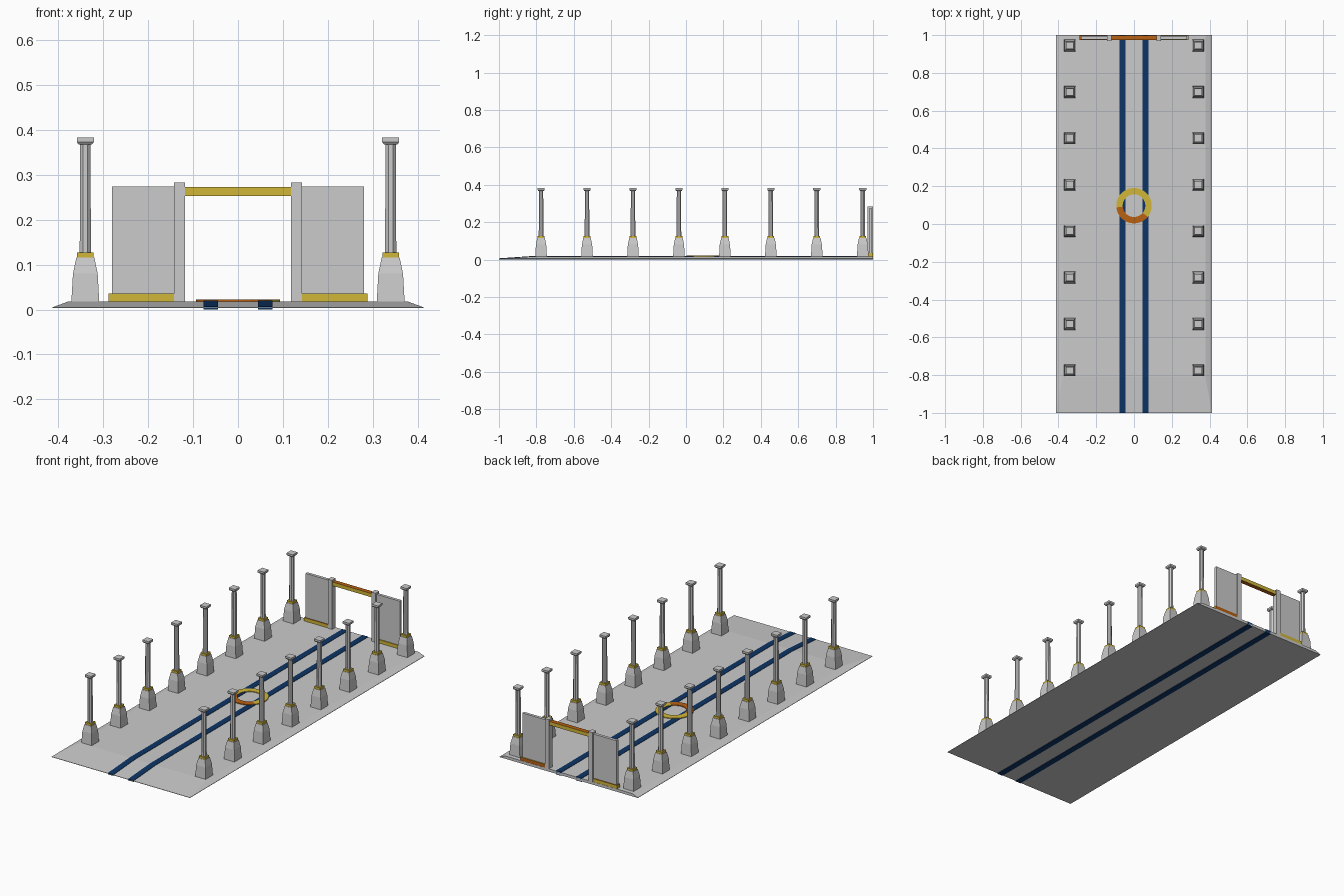
import bpy, bmesh, math

cube = bpy.data.objects.get("Cube")
if cube:
    bpy.data.objects.remove(cube, do_unlink=True)


def material(name, rgb):
    m = bpy.data.materials.new(name)
    m.use_nodes = True
    m.diffuse_color = (*rgb, 1)
    m.node_tree.nodes["Principled BSDF"].inputs["Base Color"].default_value = (*rgb, 1)
    return m


STONE = material("stone grey", (0.6, 0.6, 0.6))
GOLD = material("gold", (0.64, 0.47, 0.04))
BRONZE = material("bronze orange", (0.48, 0.12, 0.006))
NAVY = material("navy blue", (0.004, 0.035, 0.13))


def finish(name, bm, mats, rule=None):
    """Turn a bmesh into an object; rule(face) picks the material slot."""
    bmesh.ops.recalc_face_normals(bm, faces=bm.faces)
    if rule:
        for f in bm.faces:
            f.material_index = rule(f)
    me = bpy.data.meshes.new(name)
    bm.to_mesh(me)
    bm.free()
    for m in mats:
        me.materials.append(m)
    ob = bpy.data.objects.new(name, me)
    bpy.context.collection.objects.link(ob)
    return ob


def loft(bm, rings, cap=True):
    """Skin a list of equal-length point rings."""
    vs = [[bm.verts.new(p) for p in r] for r in rings]
    n = len(vs[0])
    for a, b in zip(vs, vs[1:]):
        for i in range(n):
            j = (i + 1) % n
            bm.faces.new((a[i], a[j], b[j], b[i]))
    if cap:
        bm.faces.new(vs[0][::-1])
        bm.faces.new(vs[-1])


def rect(x0, x1, y0, y1, z):
    return [(x0, y0, z), (x1, y0, z), (x1, y1, z), (x0, y1, z)]


def box(name, x, y, z, mats, rule=None):
    bm = bmesh.new()
    loft(bm, [rect(min(x), max(x), *y, z[0]), rect(min(x), max(x), *y, z[1])])
    return finish(name, bm, mats, rule)


def ngon(r, z, sides, cx=0, cy=0):
    angles = [math.tau * (i + 0.5) / sides for i in range(sides)]
    return [(cx + r * math.cos(a), cy + r * math.sin(a), z) for a in angles]


FLOOR = 0.018

# Floor slab with bevelled sides and a ramp at the front
bm = bmesh.new()
loft(bm, [rect(-0.413, 0.413, -1, 1, 0.003), rect(-0.413, 0.413, -1, 1, 0.005),
          rect(-0.378, 0.378, -0.81, 1, FLOOR)])
finish("floor_slab", bm, [STONE])

# Inlaid stripes that follow the ramp
for side, s in (("left", 1), ("right", -1)):
    bm = bmesh.new()
    profile = [(-1, 0), (1, 0), (1, 0.02), (-0.81, 0.02), (-1, 0.007)]
    loft(bm, [[(s * x, y, z) for y, z in profile] for x in (0.044, 0.077)])
    finish(side + "_floor_stripe", bm, [NAVY])

# Flat ring on the floor, with a bronze arc
CY = 0.097
bm = bmesh.new()
section = [(0.094, FLOOR), (0.094, 0.022), (0.06, 0.022), (0.06, FLOOR)]
rings = [ngon(r, z, 32, 0, CY) for r, z in section]
loft(bm, rings + rings[:1], cap=False)
bmesh.ops.remove_doubles(bm, verts=bm.verts, dist=0.0001)


def ring_rule(f):
    c = f.calc_center_median()
    a = math.degrees(math.atan2(c.y - CY, c.x)) % 360
    return int(190 < a < 315)


finish("floor_ring", bm, [GOLD, BRONZE], ring_rule)

# Two rows of pillars: square pedestal, gold collar, shaft and cap
R2 = math.sqrt(2)
for side, s in (("left", 1), ("right", -1)):
    for i in range(8):
        y = 0.945 - 0.2457 * i
        x = s * 0.34
        name = f"{side}_pillar_{i + 1}"
        for part, sides, mat, prof in (
            ("pedestal", 4, STONE, [(0.031, FLOOR), (0.0275, 0.08), (0.02, 0.116)]),
            ("collar", 4, GOLD, [(0.018, 0.116), (0.018, 0.127)]),
            ("shaft", 8, STONE, [(0.0125, 0.127), (0.0115, 0.372)]),
            ("cap", 4, STONE, [(0.015, 0.368), (0.019, 0.373), (0.019, 0.383)]),
        ):
            k = 1 / math.cos(math.pi / sides)
            bm = bmesh.new()
            loft(bm, [ngon(r * k, z, sides, x, y) for r, z in prof])
            finish(f"{name}_{part}", bm, [mat])

# Gate: posts, wall panels, base strips and the top beam
for side, s in (("left", 1), ("right", -1)):
    box(side + "_gate_post", (s * 0.118, s * 0.143), (0.97, 1), (FLOOR, 0.283), [STONE])
    box(side + "_gate_panel", (s * 0.143, s * 0.281), (0.978, 0.994), (FLOOR, 0.274), [STONE])

box("left_gate_strip", (0.143, 0.288), (0.973, 0.999), (FLOOR, 0.036),
    [GOLD, BRONZE], lambda f: int(f.normal.y > 0.5))
box("right_gate_strip", (-0.143, -0.288), (0.973, 0.999), (FLOOR, 0.036),
    [GOLD, BRONZE], lambda f: int(f.normal.z > 0.5))
box("gate_beam", (-0.118, 0.118), (0.973, 0.997), (0.253, 0.273),
    [GOLD, BRONZE], lambda f: int(abs(f.normal.z) > 0.5))
